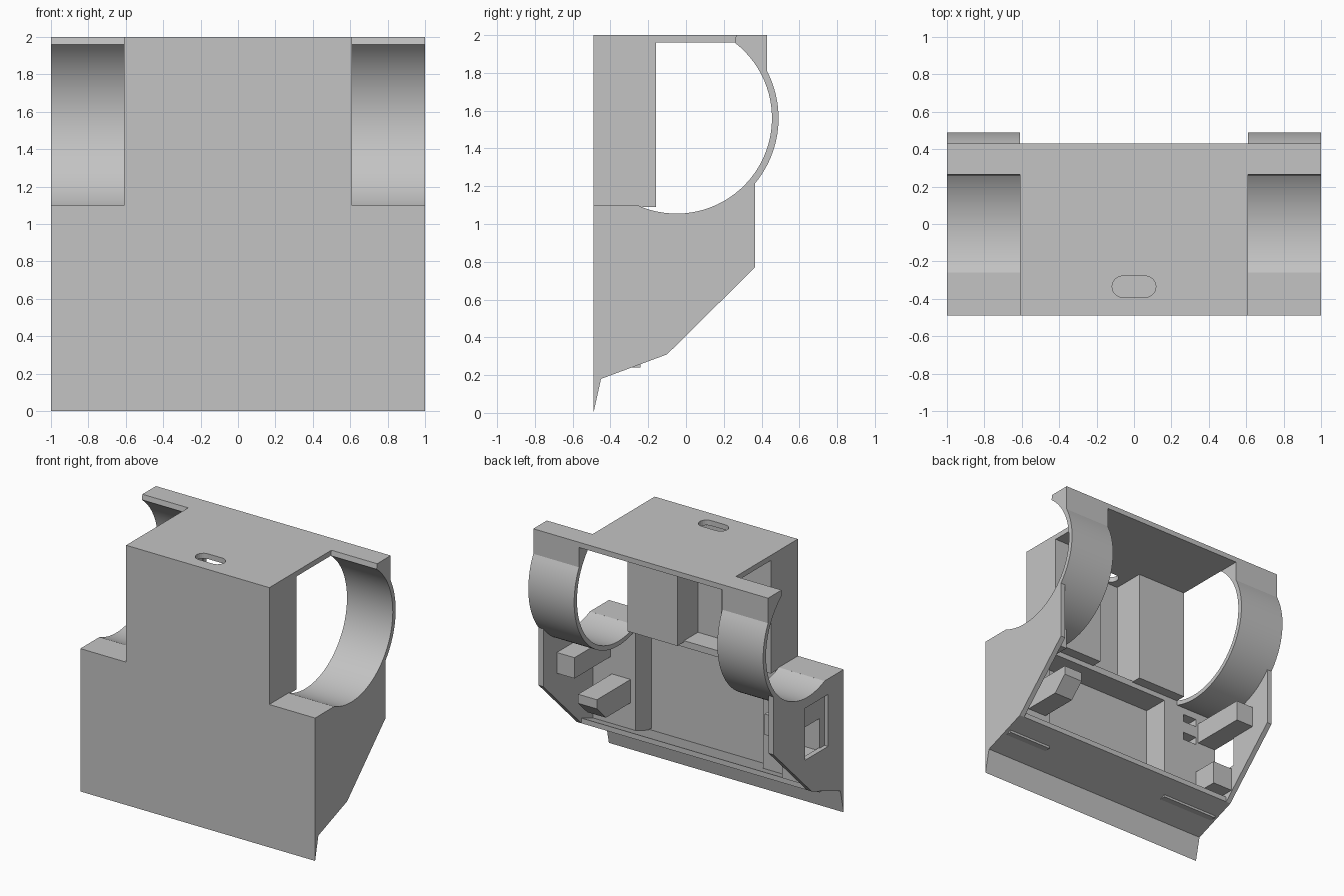
import bpy, bmesh, math

if "Cube" in bpy.data.objects:
    bpy.data.objects.remove(bpy.data.objects["Cube"])

grey = bpy.data.materials.new("plain_grey")
grey.diffuse_color = (0.55, 0.55, 0.55, 1)
grey.use_nodes = True
grey.node_tree.nodes["Principled BSDF"].inputs["Base Color"].default_value = grey.diffuse_color

CY, CZ, R, T = -0.05, 1.56, 0.505, 0.035   # hoop centre, inner radius, thickness


def finish(name, bm):
    bmesh.ops.recalc_face_normals(bm, faces=bm.faces)
    me = bpy.data.meshes.new(name)
    bm.to_mesh(me)
    bm.free()
    me.materials.append(grey)
    ob = bpy.data.objects.new(name, me)
    bpy.context.collection.objects.link(ob)
    return ob


def prism(name, x0, x1, profile):
    """Extrude a (y, z) outline along x."""
    bm = bmesh.new()
    a = [bm.verts.new((x0, y, z)) for y, z in profile]
    b = [bm.verts.new((x1, y, z)) for y, z in profile]
    bm.faces.new(a)
    bm.faces.new(b[::-1])
    n = len(a)
    for i in range(n):
        bm.faces.new((a[i], b[i], b[(i + 1) % n], a[(i + 1) % n]))
    return finish(name, bm)


def box(name, x, y, z):
    x = sorted(x)
    return prism(name, x[0], x[1],
                 [(y[0], z[0]), (y[1], z[0]), (y[1], z[1]), (y[0], z[1])])


def arc(r, a0, a1, n=40):
    return [(CY + r * math.cos(math.radians(a0 + (a1 - a0) * i / n)),
             CZ + r * math.sin(math.radians(a0 + (a1 - a0) * i / n)))
            for i in range(n + 1)]


def cut(ob, cutter):
    cutter.hide_render = True
    cutter.display_type = 'WIRE'
    m = ob.modifiers.new("cut", 'BOOLEAN')
    m.operation, m.solver, m.object = 'DIFFERENCE', 'EXACT', cutter


def drill(ob, x, y, z, r=0.035, depth=0.12):
    """Blind round hole entering from the back."""
    bm = bmesh.new()
    bmesh.ops.create_cone(bm, cap_ends=True, segments=20, radius1=r,
                          radius2=r, depth=2 * depth)
    for v in bm.verts:
        v.co = (x + v.co.x, y + v.co.z, z + v.co.y)
    cut(ob, finish("hole_cutter", bm))


# front panels
box("lower_front_panel", (-1, 1), (-0.49, -0.44), (0.2, 1.1))
box("upper_front_panel", (-0.61, 0.61), (-0.49, -0.41), (1.1, 1.98))

# bottom lip and sloping floor
prism("floor_and_lip", -1, 1, [(-0.49, 0), (-0.45, 0.18), (-0.1, 0.31),
                               (-0.1, 0.35), (-0.45, 0.22), (-0.49, 0.22)])

# top plate with an oblong slot
top = box("top_plate", (-0.61, 0.61), (-0.49, 0.43), (1.96, 2))
bm = bmesh.new()
rim = []
for i in range(26):
    a = math.pi * (i if i < 13 else i - 1) / 12 - math.pi / 2
    sx = 0.06 if i < 13 else -0.06
    rim.append((sx + 0.057 * math.cos(a), -0.335 + 0.057 * math.sin(a)))
lo = [bm.verts.new((x, y, 1.9)) for x, y in rim]
hi = [bm.verts.new((x, y, 2.1)) for x, y in rim]
bm.faces.new(lo)
bm.faces.new(hi[::-1])
for i in range(26):
    bm.faces.new((lo[i], hi[i], hi[(i + 1) % 26], lo[(i + 1) % 26]))
cut(top, finish("slot_cutter", bm))

# shelf under the upper compartment
box("inner_shelf", (-0.61, 0.61), (-0.46, -0.24), (1.05, 1.1))

a_top = math.degrees(math.asin(0.4 / R))
a_end = -114.4
a_out = math.degrees(math.acos(0.48 / (R + T)))
a_wall = -math.degrees(math.acos(0.415 / (R + 0.02)))

hoop_outline = ([(0.265, 2), (0.43, 2)] + arc(R + T, a_out, a_end)
                + arc(R, a_end, a_top))
wall_outline = ([(-0.49, 0), (-0.45, 0.18), (-0.1, 0.31), (0.365, 0.77)]
                + arc(R + 0.02, a_wall, a_end) + [(-0.28, 1.08), (-0.49, 1.08)])

for s, side in ((1, "right"), (-1, "left")):
    # curved hoop and flat ledge in front of it
    x0, x1 = sorted((s * 0.61, s * 1.0))
    hoop = prism(side + "_hoop", x0, x1, hoop_outline)
    bpy.ops.object.select_all(action='DESELECT')
    hoop.select_set(True)
    bpy.context.view_layer.objects.active = hoop
    bpy.ops.object.shade_smooth_by_angle(angle=math.radians(25))
    prism(side + "_ledge", x0, x1, [(-0.49, 1.04), (-0.25, 1.04),
                                    (-0.258, 1.1), (-0.49, 1.1)])

    # side wall, with a window on the left only
    x0, x1 = sorted((s * 0.96, s * 1.0))
    wall = prism(side + "_side_wall", x0, x1, wall_outline)
    if s < 0:
        cut(wall, box("window_cutter", (-1.1, -0.9), (-0.30, -0.02), (0.58, 0.98)))

    # mounting column with four screw holes
    column = box(side + "_column", (s * 0.185, s * 0.61), (-0.48, -0.16), (1.09, 1.97))
    for z in (1.84, 1.70, 1.34, 1.20):
        drill(column, s * 0.355, -0.16, z)

    # corner box beside the central bay
    edge = 0.6 if s > 0 else 0.49
    corner = box(side + "_corner_box", (s * edge, s * 0.97), (-0.46, -0.24), (0.24, 1.06))
    if s < 0:
        for z in (0.97, 0.82):
            cut(corner, box("slot_cutter", (-0.79, -0.67), (-0.32, -0.2),
                            (z - 0.03, z + 0.03)))

    # upper screw boss
    boss = box(side + "_upper_boss", (s * 0.81, s * 0.97), (-0.25, 0.2), (0.81, 0.97))
    drill(boss, s * 0.89, 0.2, 0.89, 0.045)

# lower screw bosses
boss = prism("right_lower_boss", 0.64, 0.80, [(-0.25, 0.5), (0.06, 0.5), (0.17, 0.61),
                                              (0.17, 0.68), (-0.25, 0.68)])
drill(boss, 0.72, 0.14, 0.6, 0.04)
boss = box("left_lower_boss", (-0.97, -0.79), (-0.25, -0.04), (0.38, 0.56))
drill(boss, -0.88, -0.04, 0.47, 0.045)
